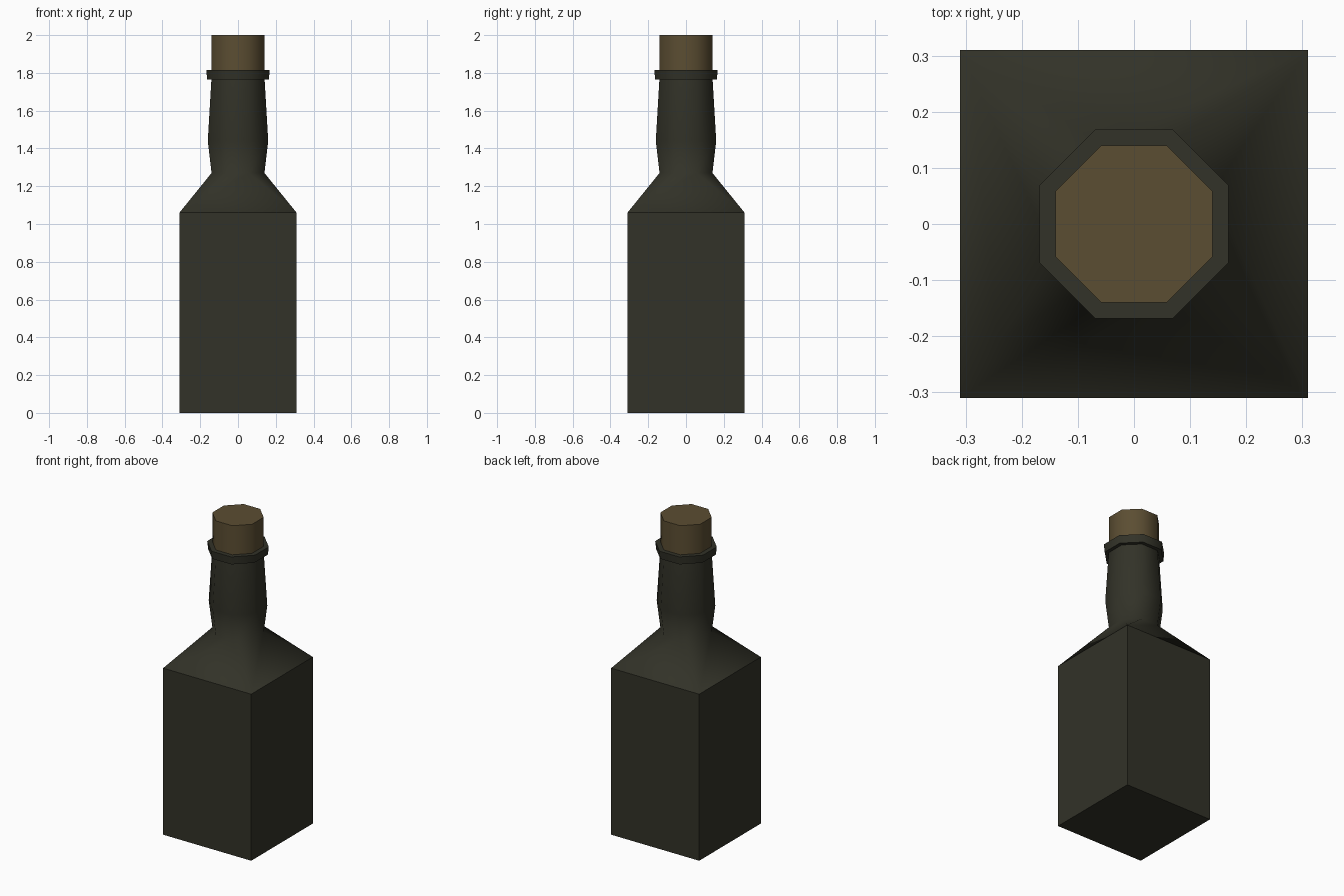
import bpy, bmesh, math

if "Cube" in bpy.data.objects:
    bpy.data.objects.remove(bpy.data.objects["Cube"])


def material(name, rgb):
    m = bpy.data.materials.new(name)
    m.diffuse_color = (*rgb, 1)
    m.use_nodes = True
    m.node_tree.nodes["Principled BSDF"].inputs["Base Color"].default_value = m.diffuse_color
    return m


glass = material("dark_olive_glass", (0.032, 0.032, 0.021))
cork_mat = material("cork_brown", (0.105, 0.075, 0.032))


def octagon(bm, apothem, z):
    """Eight-sided ring with flat sides facing the axes."""
    r = apothem / math.cos(math.pi / 8)
    return [bm.verts.new((r * math.cos(a), r * math.sin(a), z))
            for a in (math.radians(22.5 + 45 * i) for i in range(8))]


def square(bm, half, z):
    return [bm.verts.new((x * half, y * half, z))
            for x, y in ((1, 1), (-1, 1), (-1, -1), (1, -1))]


def bridge(bm, a, b):
    n = len(a)
    for i in range(n):
        j = (i + 1) % n
        bm.faces.new((a[i], a[j], b[j], b[i]))


def finish(bm, name, mat, sharp_z=None):
    """Smooth shading, with sharp edges at steep angles and at one height."""
    bmesh.ops.recalc_face_normals(bm, faces=bm.faces)
    for f in bm.faces:
        f.smooth = True
    for e in bm.edges:
        at_height = sharp_z is not None and all(abs(v.co.z - sharp_z) < 1e-4 for v in e.verts)
        e.smooth = not (at_height or e.calc_face_angle(0) > math.radians(50))
    me = bpy.data.meshes.new(name)
    bm.to_mesh(me)
    bm.free()
    me.materials.append(mat)
    ob = bpy.data.objects.new(name, me)
    bpy.context.collection.objects.link(ob)


def octagon_part(name, profile, mat):
    """Closed eight-sided solid from (apothem, z) pairs."""
    bm = bmesh.new()
    rings = [octagon(bm, r, z) for r, z in profile]
    for a, b in zip(rings, rings[1:]):
        bridge(bm, a, b)
    bm.faces.new(rings[0])
    bm.faces.new(rings[-1])
    finish(bm, name, mat)


# Square body, shoulder and swelling neck in one skin
bm = bmesh.new()
base, top = square(bm, 0.31, 0), square(bm, 0.31, 1.06)
bm.faces.new(base)
bridge(bm, base, top)
rings = [octagon(bm, r, z) for r, z in ((0.14, 1.27), (0.16, 1.44), (0.14, 1.78))]
for i in range(4):
    a, b, c = (rings[0][(2 * i + k) % 8] for k in range(3))
    bm.faces.new((top[i], a, b))                      # corner triangle
    bm.faces.new((top[i], top[(i + 1) % 4], c, b))    # side slope
for a, b in zip(rings, rings[1:]):
    bridge(bm, a, b)
bm.faces.new(rings[-1])
finish(bm, "bottle_body", glass, 1.06)

# Lip ring and stopper
octagon_part("lip_ring", ((0.163, 1.765), (0.168, 1.815)), glass)
octagon_part("cork", ((0.14, 1.79), (0.14, 2.0)), cork_mat)
